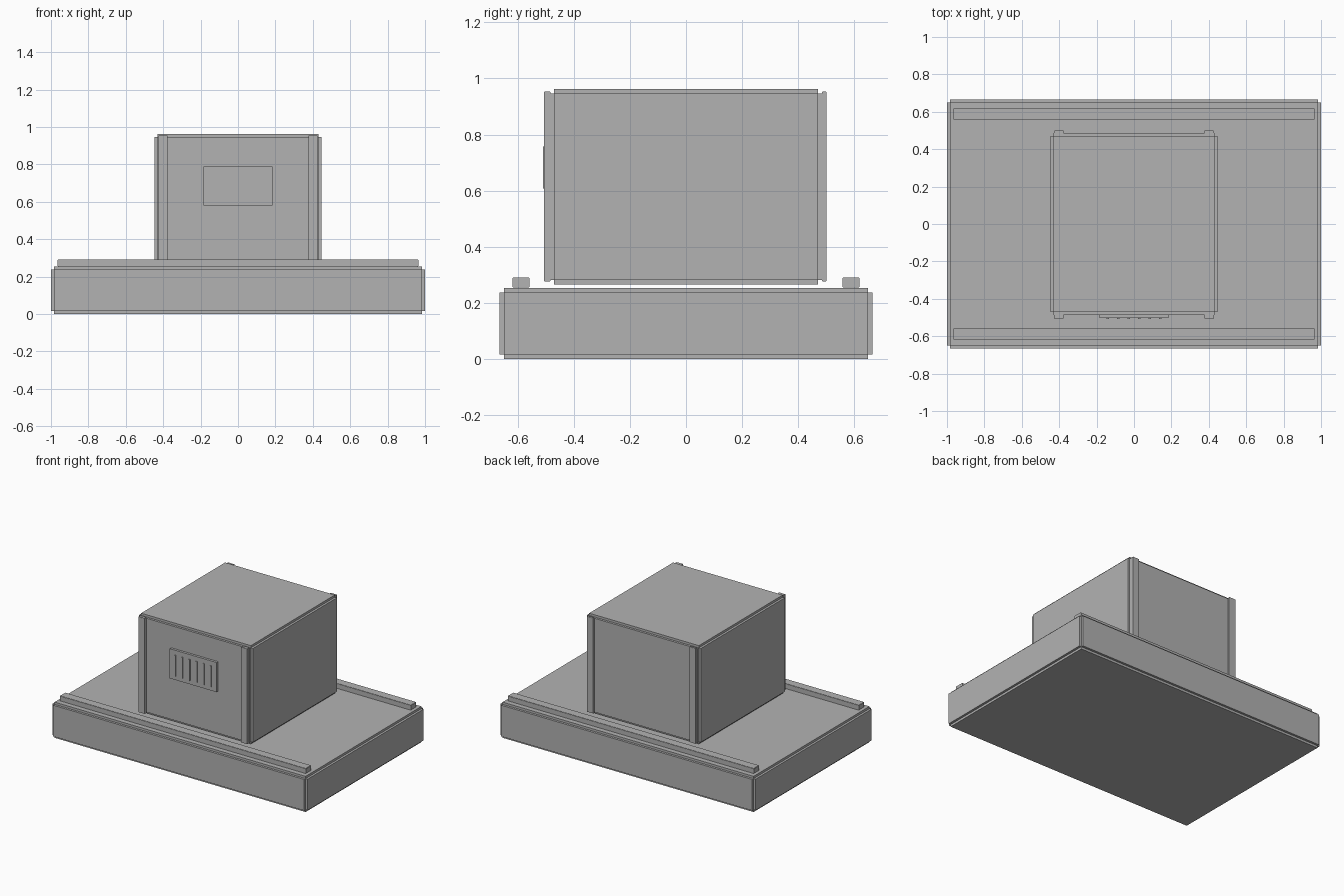
import bpy, bmesh
from mathutils import Matrix, Vector

cube = bpy.data.objects.get("Cube")
if cube:
    bpy.data.objects.remove(cube, do_unlink=True)

grey = bpy.data.materials.new("plain grey")
grey.use_nodes = True
colour = (0.448, 0.448, 0.448, 1)
grey.diffuse_color = colour
grey.node_tree.nodes["Principled BSDF"].inputs["Base Color"].default_value = colour


def block(name, low, high, step=0.0):
    """Box between two corners; a step rebates every edge using three crossing slabs."""
    low, high = Vector(low), Vector(high)
    size, centre = high - low, (low + high) / 2
    bm = bmesh.new()
    for axis in range(3 if step else 1):
        slab = size.copy()
        for other in range(3):
            if step and other != axis:
                slab[other] -= 2 * step
        bmesh.ops.create_cube(bm, size=1, matrix=Matrix.Translation(centre) @ Matrix.Diagonal(slab).to_4x4())
    mesh = bpy.data.meshes.new(name)
    bm.to_mesh(mesh)
    bm.free()
    mesh.materials.append(grey)
    obj = bpy.data.objects.new(name, mesh)
    bpy.context.collection.objects.link(obj)
    return obj


# Main bodies with stepped edges
block("base", (-1, -0.665, 0), (1, 0.665, 0.253), 0.016)
block("housing", (-0.446, -0.486, 0.266), (0.446, 0.486, 0.963), 0.016)

# Long rails along the front and back of the base
block("front_rail", (-0.965, -0.619, 0.255), (0.965, -0.557, 0.291), 0.002)
block("back_rail", (-0.965, 0.557, 0.255), (0.965, 0.619, 0.291), 0.002)

# Corner posts on the front and back of the housing
for side, x in (("right", -0.402), ("left", 0.402)):
    block("front_post_" + side, (x - 0.026, -0.506, 0.276), (x + 0.026, -0.483, 0.954), 0.002)
    block("back_post_" + side, (x - 0.026, 0.485, 0.276), (x + 0.026, 0.5, 0.954), 0.002)

# Vent panel with upright slats
block("vent_panel", (-0.184, -0.503, 0.58), (0.184, -0.486, 0.79))
for i in range(6):
    x = (i - 2.5) * 0.056
    block(f"vent_slat_{i + 1}", (x - 0.006, -0.509, 0.608), (x + 0.006, -0.502, 0.757))
